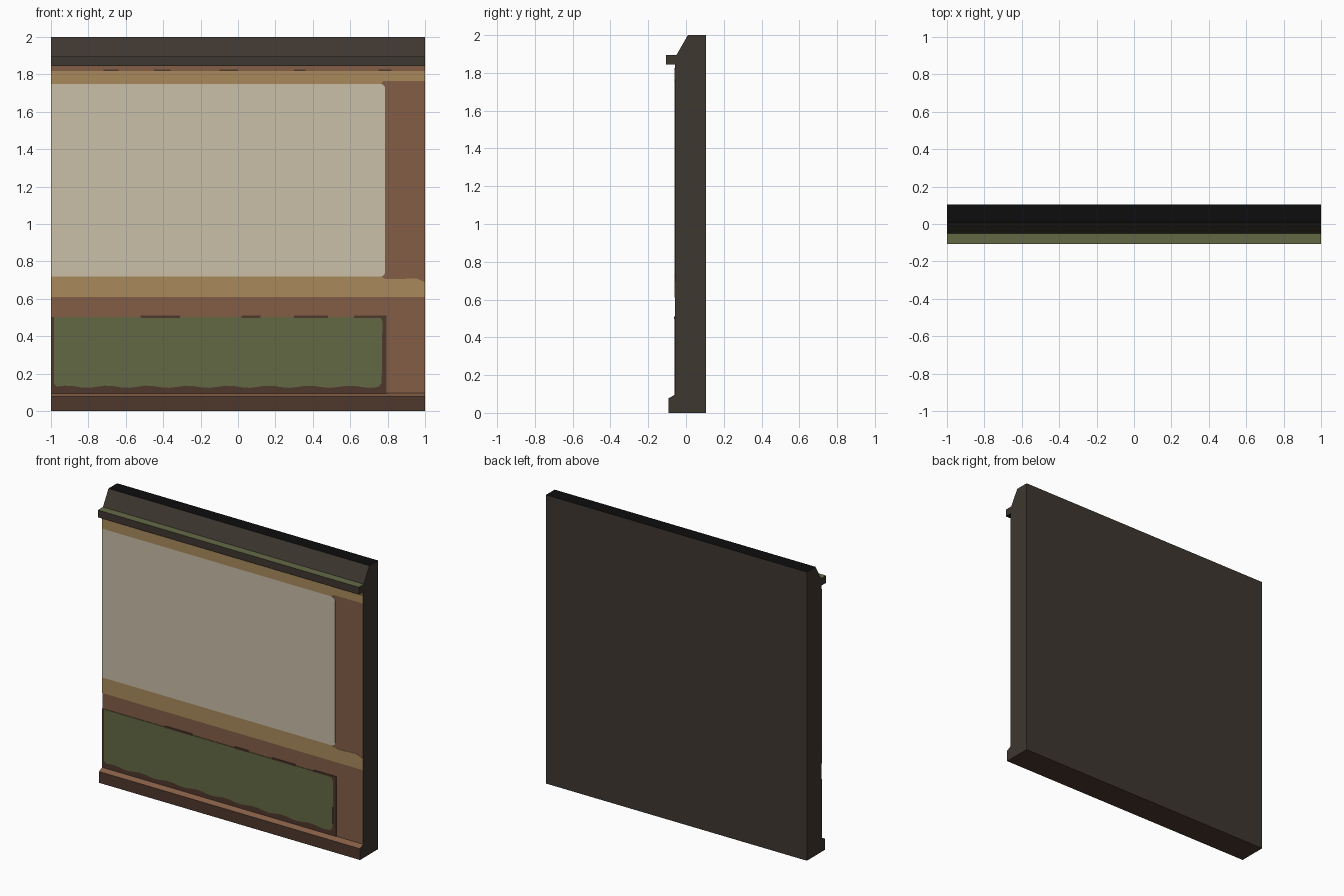
import bpy, bmesh, math

if "Cube" in bpy.data.objects:
    bpy.data.objects.remove(bpy.data.objects["Cube"])


def mat(name, r, g, b):
    def lin(c):
        c /= 255
        return c / 12.92 if c <= 0.04045 else ((c + 0.055) / 1.055) ** 2.4
    m = bpy.data.materials.new(name)
    m.diffuse_color = (lin(r), lin(g), lin(b), 1)
    m.use_nodes = True
    m.node_tree.nodes["Principled BSDF"].inputs["Base Color"].default_value = m.diffuse_color
    return m


UMBER = mat("dark umber", 62, 55, 48)
BLACK = mat("black", 13, 13, 13)
BROWN = mat("clay brown", 131, 93, 70)
DARK = mat("dark brown", 78, 56, 45)
TAN = mat("tan", 170, 138, 91)
CREAM = mat("cream", 202, 191, 168)
GREEN = mat("olive green", 100, 105, 69)
FRONT = -0.058


def finish(name, bm, mats):
    bmesh.ops.recalc_face_normals(bm, faces=bm.faces)
    me = bpy.data.meshes.new(name)
    bm.to_mesh(me)
    bm.free()
    for m in mats:
        me.materials.append(m)
    ob = bpy.data.objects.new(name, me)
    bpy.context.collection.objects.link(ob)
    return ob


def moulding(name, profile, mats, rule):
    """Extrude a (y, z) profile over the full width; rule picks the colour per face."""
    bm = bmesh.new()
    f = bm.faces.new([bm.verts.new((-1, y, z)) for y, z in profile])
    r = bmesh.ops.extrude_face_region(bm, geom=[f])
    bmesh.ops.translate(bm, vec=(2, 0, 0),
                        verts=[v for v in r["geom"] if isinstance(v, bmesh.types.BMVert)])
    bmesh.ops.recalc_face_normals(bm, faces=bm.faces)
    for f in bm.faces:
        f.material_index = rule(f.normal, f.calc_center_median())
    return finish(name, bm, mats)


def plate(name, pts, m, depth=0.002):
    """Thin painted plate on the wall front from an (x, z) outline."""
    bm = bmesh.new()
    f = bm.faces.new([bm.verts.new((x, FRONT, z)) for x, z in pts])
    r = bmesh.ops.extrude_face_region(bm, geom=[f])
    bmesh.ops.translate(bm, vec=(0, -depth, 0),
                        verts=[v for v in r["geom"] if isinstance(v, bmesh.types.BMVert)])
    bmesh.ops.triangulate(bm, faces=[f for f in bm.faces if len(f.verts) > 4])
    return finish(name, bm, [m])


def box(x0, x1, z0, z1):
    return [(x0, z0), (x1, z0), (x1, z1), (x0, z1)]


# Wall slab with sloping coping
def wall_rule(n, c):
    if n.z > 0.9:
        return 1
    if n.z < -0.9:
        return 3
    return 2 if n.y < -0.9 and abs(n.z) < 0.1 else 0


moulding("wall", [(0.105, 0), (FRONT, 0), (FRONT, 1.86), (-0.05, 1.895), (0.01, 2), (0.105, 2)],
         [UMBER, BLACK, BROWN, DARK], wall_rule)

# Ledge under the coping
moulding("ledge", [(-0.045, 1.845), (-0.106, 1.845), (-0.106, 1.895), (-0.045, 1.895)],
         [UMBER, GREEN, BLACK], lambda n, c: 1 if n.z > 0.9 else 2 if n.z < -0.9 else 0)

# Skirting board with bevelled top
moulding("skirting", [(FRONT, 0), (-0.092, 0), (-0.092, 0.078), (FRONT, 0.096)],
         [UMBER, DARK, BROWN],
         lambda n, c: 0 if abs(n.x) > 0.9 else 2 if n.z > 0.5 else 1)

# Tan bands above and below the plaster
plate("lower_band", [(-1, 0.61), (1, 0.61), (1, 0.69), (0.95, 0.71), (0.85, 0.705),
                     (0.79, 0.705), (0.765, 0.718), (-1, 0.718)], TAN)
plate("upper_band", [(-1, 1.749), (0.765, 1.749), (0.775, 1.764), (1, 1.764),
                     (1, 1.818), (-1, 1.818)], TAN)

# Cream plaster with rounded right corners
R = 0.025
corners = [(0.787 - R + R * math.cos(a), cz + R * math.sin(a))
           for cz, a0 in ((0.718 + R, -90), (1.749 - R, 0))
           for a in (math.radians(a0 + 30 * i) for i in range(4))]
plate("plaster", [(-1, 0.718)] + corners + [(-1, 1.749)], CREAM)

# Dark surround and olive lower panel with a worn lower edge
plate("panel_surround", box(-1, 0.795, 0.09, 0.503), DARK)
worn = [(-0.97 + 1.72 * i / 40, 0.13 + 0.006 * math.sin(i * 1.25)) for i in range(41)]
plate("green_panel", [(-0.985, 0.15)] + worn + [(0.768, 0.15), (0.772, 0.48), (0.762, 0.503),
                                                (-0.985, 0.503)], GREEN, 0.004)

# Chipped dark dashes along the panel top and below the ledge
for x0, x1 in ((-0.52, -0.31), (0.02, 0.12), (0.3, 0.48), (0.62, 0.795)):
    plate("panel_chip", box(x0, x1, 0.498, 0.511), DARK, 0.005)
for x0, x1 in ((-0.72, -0.64), (-0.45, -0.36), (-0.1, 0.0), (0.3, 0.36), (0.75, 0.82)):
    plate("ledge_chip", box(x0, x1, 1.817, 1.826), DARK, 0.003)
